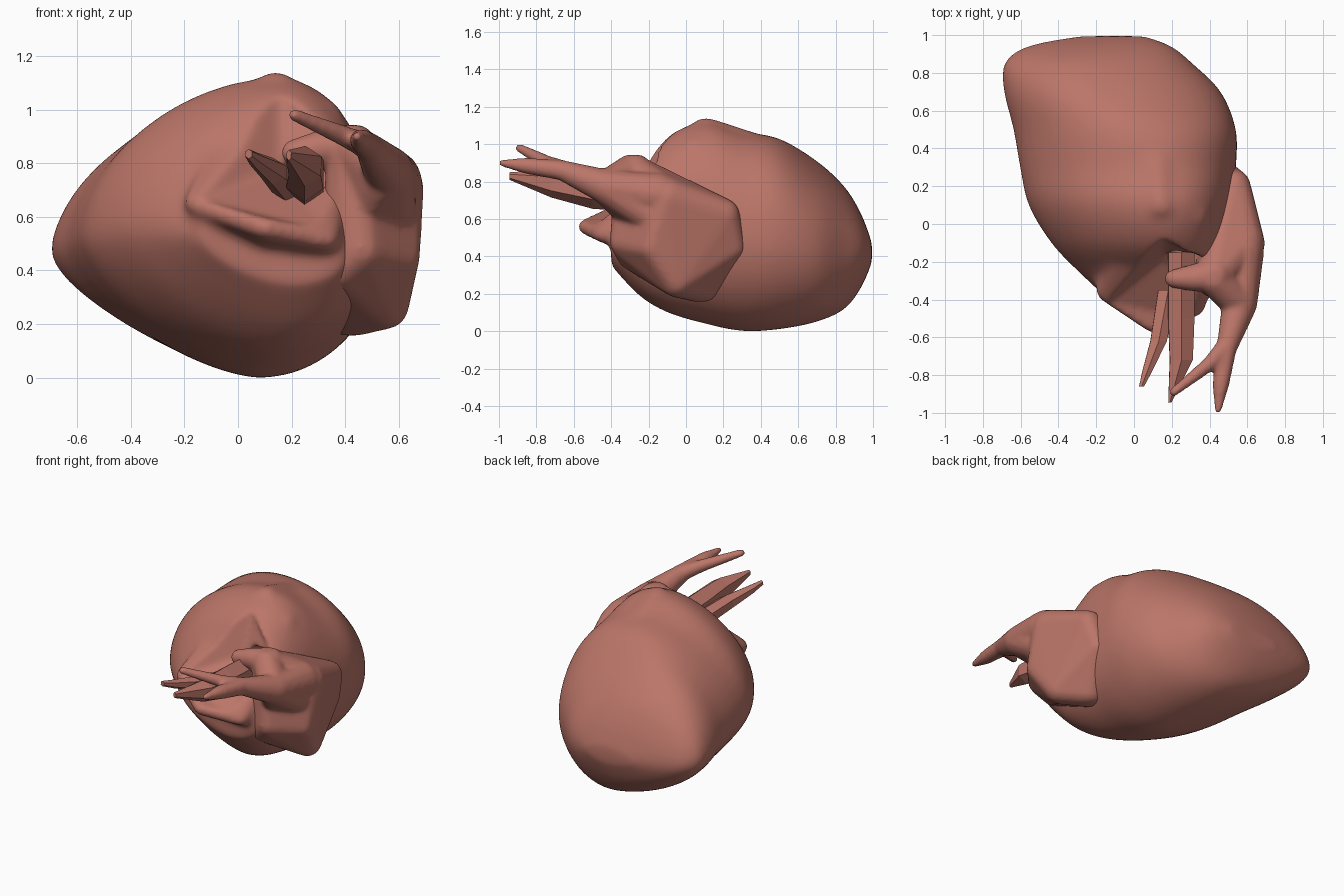
import bpy, bmesh, math
from mathutils import Vector

if "Cube" in bpy.data.objects:
    bpy.data.objects.remove(bpy.data.objects["Cube"])

mat = bpy.data.materials.new("coral red")
mat.diffuse_color = (0.50, 0.18, 0.14, 1)
mat.use_nodes = True
mat.node_tree.nodes["Principled BSDF"].inputs["Base Color"].default_value = mat.diffuse_color


def make(name, bm):
    bmesh.ops.recalc_face_normals(bm, faces=bm.faces)
    for f in bm.faces:
        f.smooth = True
    me = bpy.data.meshes.new(name)
    bm.to_mesh(me)
    bm.free()
    me.materials.append(mat)
    ob = bpy.data.objects.new(name, me)
    bpy.context.collection.objects.link(ob)
    return ob


def hull(balls, bm=None):
    """Convex hull round a set of balls (x, y, z, radius), added to bm."""
    bm = bm or bmesh.new()
    tmp = bmesh.new()
    for x, y, z, r in balls:
        for i in range(1, 8):
            a = math.pi * i / 8
            for j in range(12):
                b = math.tau * (j + 0.5 * (i % 2)) / 12
                tmp.verts.new(Vector((x, y, z)) + r * Vector(
                    (math.sin(a) * math.cos(b), math.sin(a) * math.sin(b), math.cos(a))))
    bmesh.ops.convex_hull(tmp, input=list(tmp.verts))
    loose = [v for v in tmp.verts if not v.link_faces]
    bmesh.ops.delete(tmp, geom=loose, context='VERTS')
    bmesh.ops.recalc_face_normals(tmp, faces=tmp.faces)
    me = bpy.data.meshes.new("tmp")
    tmp.to_mesh(me)
    tmp.free()
    bm.from_mesh(me)
    bpy.data.meshes.remove(me)
    return bm


def loft(bm, rings):
    loops = [[bm.verts.new(p) for p in r] for r in rings]
    n = len(loops[0])
    for a, b in zip(loops, loops[1:]):
        for i in range(n):
            bm.faces.new((a[i], a[(i + 1) % n], b[(i + 1) % n], b[i]))
    bm.faces.new(loops[0][::-1])
    bm.faces.new(loops[-1])


# main body: y, left x z, right x z, top x z, bottom x z
sections = [
    (0.995, -0.30, .42, 0.06, .42, -.10, .47, -.10, .37),
    (0.94, -0.57, .44, 0.20, .42, -.17, .62, -.10, .24),
    (0.85, -0.69, .46, 0.31, .43, -.24, .77, -.02, .12),
    (0.70, -0.69, .48, 0.46, .45, -.20, .91, .03, .05),
    (0.50, -0.64, .50, 0.54, .50, 0.00, 1.03, .07, .01),
    (0.30, -0.605, .52, 0.54, .50, 0.08, 1.07, .08, .00),
    (0.10, -0.56, .53, 0.52, .48, 0.14, 1.12, .10, .04),
    (-.10, -0.44, .55, 0.50, .46, 0.16, 1.04, .15, .10),
    (-.25, -0.30, .55, 0.48, .45, 0.18, .86, .20, .19),
    (-.40, -0.14, .53, 0.40, .45, 0.17, .65, .20, .35),
]


def blend(table, steps=5):
    """Smooth in-between sections."""
    out = []
    for k in range(len(table) - 1):
        p = [table[max(0, min(len(table) - 1, k + d))] for d in (-1, 0, 1, 2)]
        for s in range(steps):
            t = s / steps
            out.append([b + .5 * t * (c - a + t * (2 * a - 5 * b + 4 * c - d
                        + t * (3 * (b - c) + d - a))) for a, b, c, d in zip(*p)])
    return out + [table[-1]]


def ring(s, n=48):
    y, xl, zl, xr, zr, xt, zt, xb, zb = s
    pts = []
    for i in range(n):
        a = math.tau * i / n
        c, d = math.cos(a), math.sin(a)
        e = (0.92 if c > 0 else 1.1) if d > 0 else (1.0 if c > 0 else 1.3)
        u, v = abs(c) ** e, abs(d) ** e
        sx, sz = (xr, zr) if c >= 0 else (xl, zl)
        tx, tz = (xt, zt) if d >= 0 else (xb, zb)
        pts.append((tx + (sx - tx) * u, y, sz + (tz - sz) * v))
    return pts


bm = bmesh.new()
loft(bm, [ring(s) for s in blend(sections)])
# flared lip running forward from the hump
hull([(.14, .10, 1.09, .06), (.02, .02, 1.0, .05), (-.165, -.37, .65, .04),
      (.10, -.54, .56, .045), (.34, -.45, .51, .04), (.30, .05, .95, .10),
      (.10, .40, .82, .22), (.15, .05, .6, .2), (.36, -.15, .80, .06)], bm)
body = make("body", bm)

# shallow slanted opening with a deeper pit, cut into the front
bm = hull([(.16, -.10, 1.04, .02), (.02, -.24, .90, .02), (-.12, -.42, .68, .02),
           (.10, -.60, .61, .02), (.32, -.52, .57, .02), (.40, -.22, .82, .03),
           (.17, -.22, .82, .06), (.05, -.95, 1.2, .02), (-.1, -.95, .68, .02),
           (.36, -.95, .61, .02), (.42, -.95, .9, .02)])
pit = hull([(.27, -.10, .78, .09), (.24, -.60, .78, .11)])
cutters = [make("opening_cutter", bm), make("pit_cutter", pit)]


def remesh(ob, size):
    m = ob.modifiers.new("remesh", 'REMESH')
    m.mode = 'VOXEL'
    m.voxel_size = size
    m.use_smooth_shade = True


def soften(ob, n):
    m = ob.modifiers.new("soften", 'SMOOTH')
    m.factor = 0.5
    m.iterations = n


remesh(body, 0.018)
soften(body, 12)
for c in cutters:
    c.hide_render = c.hide_viewport = True
    cut = body.modifiers.new("opening", 'BOOLEAN')
    cut.operation = 'DIFFERENCE'
    cut.solver = 'EXACT'
    cut.object = c
remesh(body, 0.015)
soften(body, 10)

# right lobe wrapping round the side, from the fold over the opening to the base
shoulder = [(.42, -.29, .86, .09), (.58, -.10, .71, .115), (.53, .20, .62, .09)]
bm = hull(shoulder + [(.60, -.18, .45, .08), (.55, -.05, .27, .09), (.50, .25, .45, .07),
                      (.46, -.32, .48, .09), (.42, .08, .25, .10), (.38, -.30, .40, .07)])
hull([(.43, -.27, .86, .09), (.33, -.29, .86, .07), (.21, -.29, .84, .05)], bm)
# forked arm growing from the lobe
arm = [(.57, -.15, .73, .12), (.56, -.42, .77, .095), (.49, -.66, .86, .055),
       (.46, -.85, .885, .045), (.445, -.985, .90, .02)]
prong = [(.49, -.64, .86, .05), (.40, -.74, .90, .04), (.21, -.89, .98, .025)]
for path in (arm, prong):
    for pair in zip(path, path[1:]):
        hull(pair, bm)
hull([shoulder[0], arm[1], (.57, -.15, .6, .1), (.50, -.36, .66, .06)], bm)
limb = make("right_lobe_and_arm", bm)
remesh(limb, 0.012)
soften(limb, 12)


# faceted inner limbs reaching out of the opening
def spike(name, stations, sides):
    b = bmesh.new()
    loft(b, [[(x + w * math.cos(math.tau * i / sides + .5), y,
               z + h * math.sin(math.tau * i / sides + .5)) for i in range(sides)]
             for x, y, z, w, h in stations])
    ob = make(name, b)
    for p in ob.data.polygons:
        p.use_smooth = False


spike("inner_limb", [(.25, -.15, .74, .08, .11), (.25, -.50, .76, .08, .105),
                     (.25, -.72, .79, .07, .075), (.19, -.945, .83, .01, .02)], 6)
spike("inner_finger", [(.18, -.35, .72, .06, .06), (.13, -.62, .77, .05, .05),
                       (.07, -.78, .81, .03, .03), (.04, -.86, .835, .015, .018)], 6)
